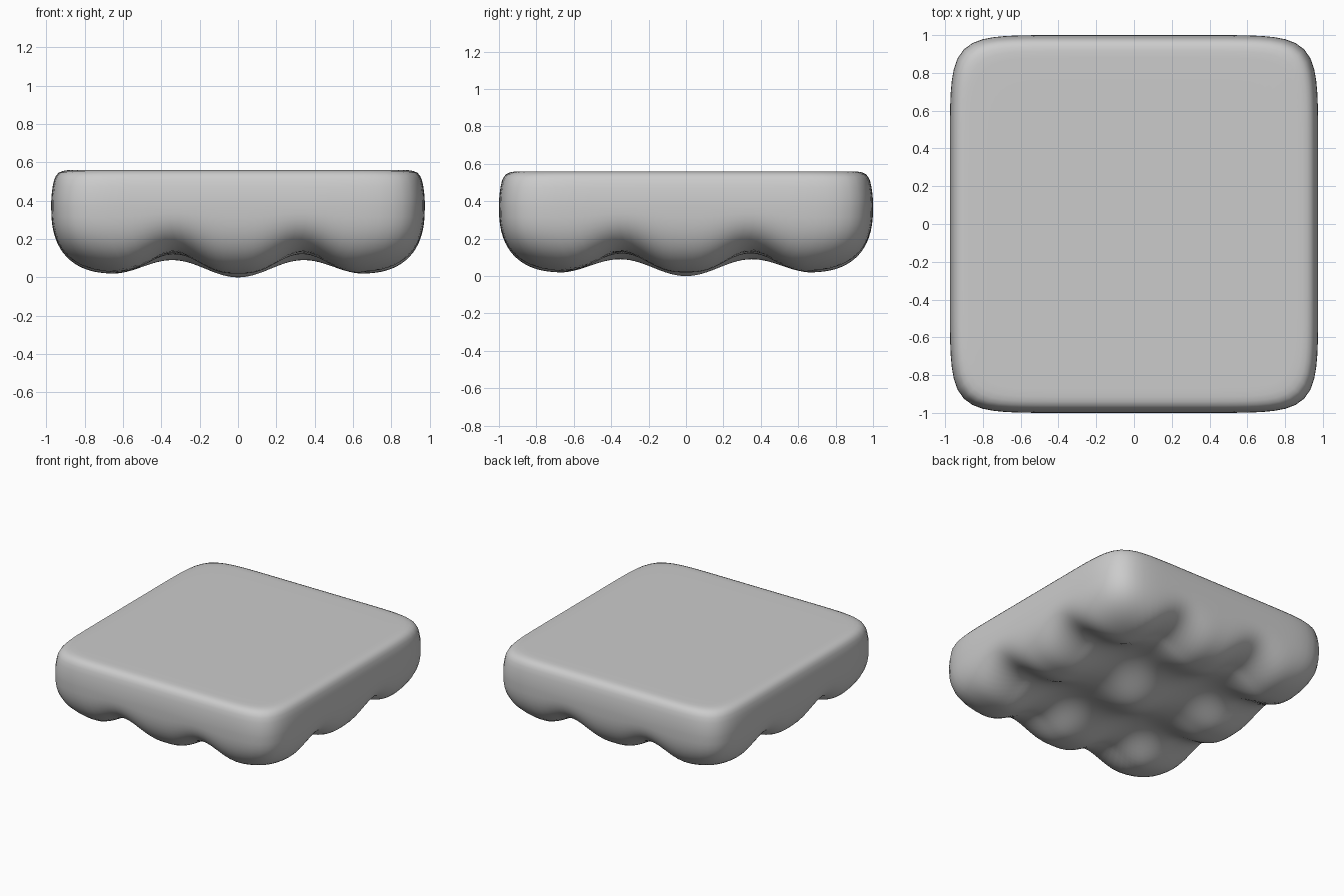
import bpy, bmesh, math

if "Cube" in bpy.data.objects:
    bpy.data.objects.remove(bpy.data.objects["Cube"])

HX, HY, TOP = 0.975, 1.0, 0.56      # half width, half depth, height
MID = 0.37                          # height of the widest ring
SEG = 144


def channel(v, pitch, sharp):
    """0 on a foot row, 1 in the channel between rows."""
    v = abs(v)
    return 0.0 if v > pitch else (0.5 - 0.5 * math.cos(2 * math.pi * v / pitch)) ** sharp


def underside(x, y):
    """Height of the 3 x 3 soft feet with channels between them."""
    px, py = 0.67, 0.69
    ox, oy = min(abs(x) / px, 1.0) ** 2, min(abs(y) / py, 1.0) ** 2
    # channels get narrower towards the outside
    ax, ay = channel(x, px, 1 + 0.5 * oy), channel(y, py, 1 + 0.5 * ox)
    rise = 0.085 * (ax + ay) - 0.035 * ax * ay
    edge = 0.02 * max(ox, oy) + 0.004 * ox * oy + 0.025 * (ax * oy ** 2 + ay * ox ** 2)
    return rise + edge


def outline(s, n, a):
    """Point on a rounded rectangle of scale s."""
    c, d = math.cos(a), math.sin(a)
    k = s / (abs(c) ** n + abs(d) ** n) ** (1 / n)
    return HX * c * k, HY * d * k


bm = bmesh.new()
rings = []

# Flat top, tight upper rim and side
upper = [(0.45, TOP), (0.75, TOP), (0.88, TOP), (0.915, TOP - 0.001),
         (0.94, 0.555), (0.96, 0.546), (0.974, 0.531), (0.984, 0.510),
         (0.992, 0.475), (0.998, 0.43), (1.0, 0.39)]
for s, z in upper:
    ring = []
    for i in range(SEG):
        x, y = outline(s, 8.8, 2 * math.pi * i / SEG)
        ring.append(bm.verts.new((x, y, z)))
    rings.append(ring)

# Rounded lower side flowing into the feet
lower = [0.65 + 0.35 * math.sin(math.pi / 2 * (1 - k / 18)) for k in range(19)]
lower += [0.65 * (1 - k / 24) for k in range(1, 24)]
for s in lower:
    t = max(0.0, (s - 0.65) / 0.35)
    lift = 1 - max(0.0, 1 - t ** 2.5) ** (1 / 2.5)
    n = 6.5 + 2.3 * t ** 3
    ring = []
    for i in range(SEG):
        x, y = outline(s, n, 2 * math.pi * i / SEG)
        h = underside(x, y)
        ring.append(bm.verts.new((x, y, h + (MID - h) * lift)))
    rings.append(ring)

for a, b in zip(rings, rings[1:]):
    for i in range(SEG):
        j = (i + 1) % SEG
        bm.faces.new((a[i], b[i], b[j], a[j]))

# Close the centre of the top and the underside
for ring, z in ((rings[0], TOP), (rings[-1], underside(0, 0))):
    centre = bm.verts.new((0, 0, z))
    for i in range(SEG):
        bm.faces.new((centre, ring[i], ring[(i + 1) % SEG]))

bmesh.ops.recalc_face_normals(bm, faces=bm.faces[:])
for f in bm.faces:
    f.smooth = True

mesh = bpy.data.meshes.new("soft_pallet")
bm.to_mesh(mesh)
bm.free()
pallet = bpy.data.objects.new("soft_pallet", mesh)
bpy.context.collection.objects.link(pallet)
